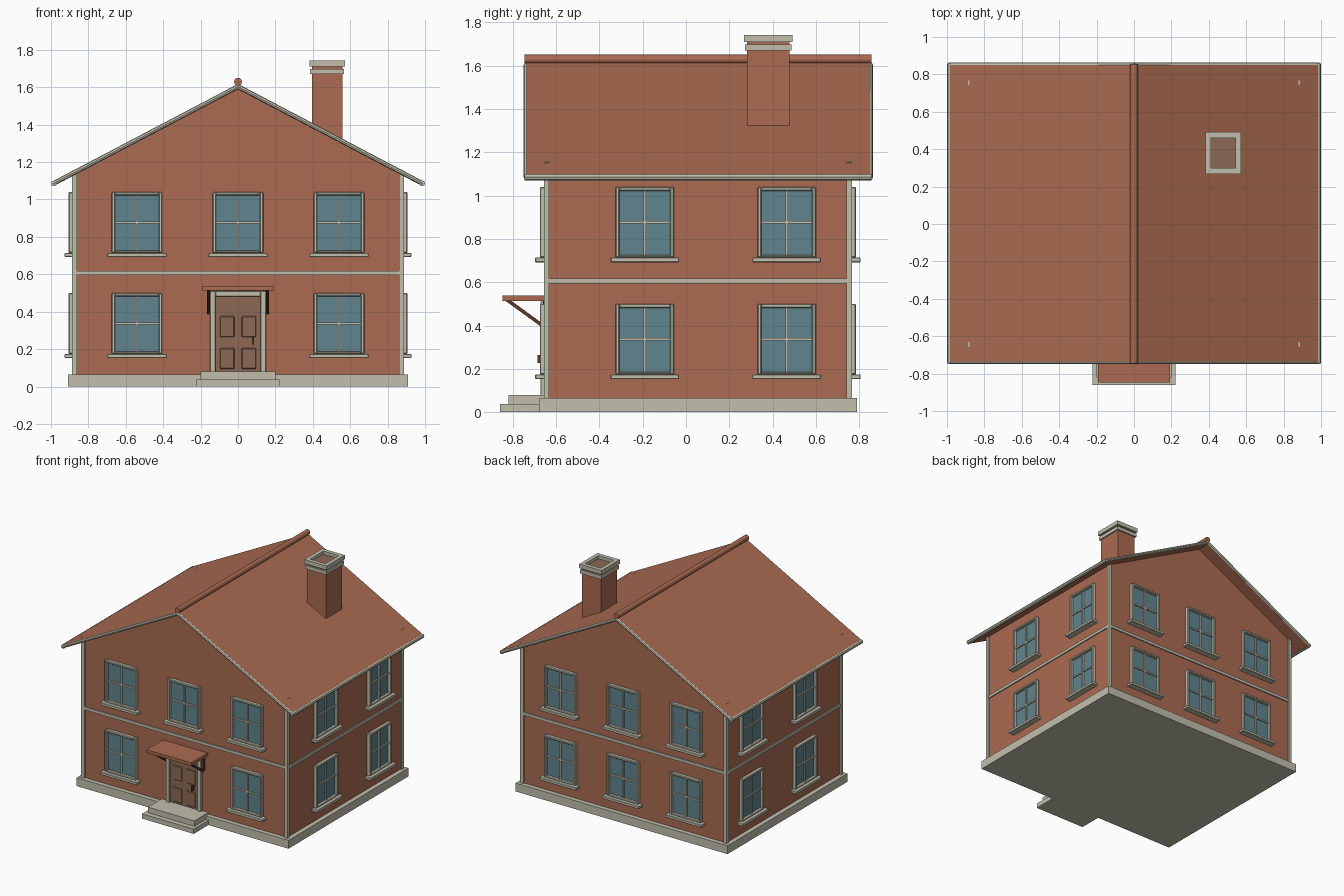
import bpy, bmesh, math
from mathutils import Matrix, Vector

if "Cube" in bpy.data.objects:
    bpy.data.objects.remove(bpy.data.objects["Cube"])


def material(name, rgb):
    m = bpy.data.materials.new(name)
    lin = [c / 12.92 if c < 0.04 else ((c + 0.055) / 1.055) ** 2.4 for c in rgb]
    m.diffuse_color = (*lin, 1)
    m.use_nodes = True
    m.node_tree.nodes["Principled BSDF"].inputs["Base Color"].default_value = m.diffuse_color
    return m


BRICK = material("brick red", (0.67, 0.42, 0.32))
TRIM = material("stone trim", (0.76, 0.75, 0.68))
GLASS = material("window glass", (0.38, 0.52, 0.56))
WOOD = material("door wood", (0.55, 0.41, 0.33))
DARK = material("dark wood", (0.37, 0.22, 0.16))


def finish(name, bm, mat, matrix=Matrix(), bevel=0):
    bmesh.ops.recalc_face_normals(bm, faces=bm.faces)
    me = bpy.data.meshes.new(name)
    bm.to_mesh(me)
    bm.free()
    me.transform(matrix)
    me.materials.append(mat)
    ob = bpy.data.objects.new(name, me)
    bpy.context.collection.objects.link(ob)
    if bevel:
        mod = ob.modifiers.new("bevel", "BEVEL")
        mod.width, mod.segments = bevel, 1
    return ob


def boxes(name, mat, specs, matrix=Matrix(), bevel=0):
    """Boxes given as x0, x1, y0, y1, z0, z1."""
    bm = bmesh.new()
    for x0, x1, y0, y1, z0, z1 in specs:
        m = Matrix.Translation(((x0 + x1) / 2, (y0 + y1) / 2, (z0 + z1) / 2)) \
            @ Matrix.Diagonal((x1 - x0, y1 - y0, z1 - z0, 1))
        bmesh.ops.create_cube(bm, size=1, matrix=m)
    return finish(name, bm, mat, matrix, bevel)


def prism(name, mat, profile, y0, y1):
    """Extrude an x-z profile along y."""
    bm = bmesh.new()
    face = bm.faces.new([bm.verts.new((x, y0, z)) for x, z in profile])
    new = bmesh.ops.extrude_face_region(bm, geom=[face])["geom"]
    bmesh.ops.translate(bm, vec=(0, y1 - y0, 0),
                        verts=[v for v in new if isinstance(v, bmesh.types.BMVert)])
    return finish(name, bm, mat)


def rod(name, mat, a, b, r, sides):
    a, b = Vector(a), Vector(b)
    bm = bmesh.new()
    m = Matrix.Translation((a + b) / 2) @ (b - a).to_track_quat("Z", "Y").to_matrix().to_4x4()
    bmesh.ops.create_cone(bm, cap_ends=True, segments=sides, radius1=r, radius2=r,
                          depth=(b - a).length, matrix=m)
    return finish(name, bm, mat)


# Walls, plinth, belt course, corner boards
HX, Y0, Y1 = 0.875, -0.645, 0.755
prism("walls", BRICK, [(-HX, 0.03), (HX, 0.03), (HX, 1.14), (0, 1.60), (-HX, 1.14)], Y0, Y1)
boxes("plinth", TRIM, [(-0.91, 0.91, -0.68, 0.79, 0, 0.065)])
boxes("belt_course", TRIM, [(-HX - .009, HX + .009, Y0 - .009, Y1 + .009, 0.595, 0.617)])
corners = []
for a, b in ((-0.887, -0.86), (0.86, 0.887)):
    for c, d in ((-0.657, -0.632), (0.742, 0.767)):
        corners.append((a, b, c, d, 0.06, 1.155))
boxes("corner_boards", TRIM, corners)

# Roof
EX, EZ, RZ = 0.985, 1.10, 1.617
prism("roof", BRICK, [(-EX, EZ), (0, RZ), (EX, EZ), (EX, EZ - .028), (0, RZ - .028),
                      (-EX, EZ - .028)], -0.738, 0.852)
rod("ridge_cap", BRICK, (0, -0.745, 1.63), (0, 0.856, 1.63), 0.021, 12)
for side in (-1, 1):
    rod("eave_trim", TRIM, (side * .985, -0.745, 1.086), (side * .985, 0.858, 1.086), 0.015, 8)
    for y in (-0.737, 0.851):
        rod("gable_trim", TRIM, (side * .99, y, EZ - .016), (0, y, RZ - .013), 0.0125, 8)

# Chimney with a hollow cap
CX, CY = 0.477, 0.38
place = Matrix.Translation((CX, CY, 0))
boxes("chimney_shaft", BRICK, [(-.081, .081, -.098, .098, 1.3, 1.715)], place)
boxes("chimney_band", TRIM, [(-.091, .091, -.108, .108, 1.67, 1.698)], place)
boxes("chimney_cap", TRIM, [(-.096, -.066, -.112, .112, 1.71, 1.742),
                            (.066, .096, -.112, .112, 1.71, 1.742),
                            (-.066, .066, -.112, -.081, 1.71, 1.742),
                            (-.066, .066, .081, .112, 1.71, 1.742)], place)
boxes("flue", WOOD, [(-.066, .066, -.081, .081, 1.712, 1.718)], place)


# Windows, built facing -y and turned to each wall
def window(x, y, z, turn):
    m = Matrix.Translation((x, y, z)) @ Matrix.Rotation(math.radians(turn), 4, "Z")
    w, h, t, out = 0.135, 0.326, 0.018, -0.03
    boxes("window_frame", TRIM, [(-w, -w + t, out, 0, 0, h), (w - t, w, out, 0, 0, h),
                                 (-w + t, w - t, out, 0, h - t, h),
                                 (-w + t, w - t, out, 0, 0, 0.012)], m, 0.004)
    boxes("window_sill", TRIM, [(-0.158, 0.158, -0.052, 0, -0.022, 0)], m, 0.003)
    boxes("window_bars", TRIM, [(-.006, .006, -.018, 0, 0.01, h - t),
                                (-w + t, w - t, -.0175, 0, h / 2 - .006, h / 2 + .006)], m)
    boxes("window_pane", GLASS, [(-w + t, w - t, -.008, 0, 0.01, h - t)], m)


for z in (0.174, 0.714):
    for x in (-0.54, 0, 0.54):
        if x or z > 0.5:
            window(x, Y0, z, 0)
        window(x, Y1, z, 180)
    for y in (-0.19, 0.465):
        window(HX, y, z, 90)
        window(-HX, y, z, -90)

# Front door with panels and handle
boxes("door_frame", TRIM, [(-.15, -.12, Y0 - .027, Y0, 0.07, 0.512),
                           (.12, .15, Y0 - .027, Y0, 0.07, 0.512),
                           (-.12, .12, Y0 - .027, Y0, 0.482, 0.512)], bevel=0.003)
boxes("door", WOOD, [(-.12, .12, Y0 - .012, Y0, 0.07, 0.483)])
boxes("door_panels", WOOD, [(s * .058 - .039, s * .058 + .039, Y0 - .018, Y0, z, z + .112)
                            for s in (-1, 1) for z in (0.094, 0.264)], bevel=0.004)
boxes("door_handle", DARK, [(.075, .086, -0.685, Y0, 0.226, 0.264)])

# Canopy on brackets
boxes("canopy", BRICK, [(-.192, .192, -0.847, Y0, 0.514, 0.538)])
for s in (-1, 1):
    x = s * 0.158
    boxes("bracket_post", DARK, [(x - .009, x + .009, Y0 - .016, Y0, 0.395, 0.515)])
    m = Matrix.Translation((x, -0.742, 0.457)) @ Matrix.Rotation(math.radians(-36), 4, "X")
    boxes("bracket_brace", DARK, [(-.009, .009, -.105, .105, -.008, .008)], m)

# Entrance steps
boxes("upper_step", TRIM, [(-.2, .2, -0.82, -0.65, 0, 0.08)])
boxes("lower_step", TRIM, [(-.222, .222, -0.86, -0.65, 0, 0.037)])
